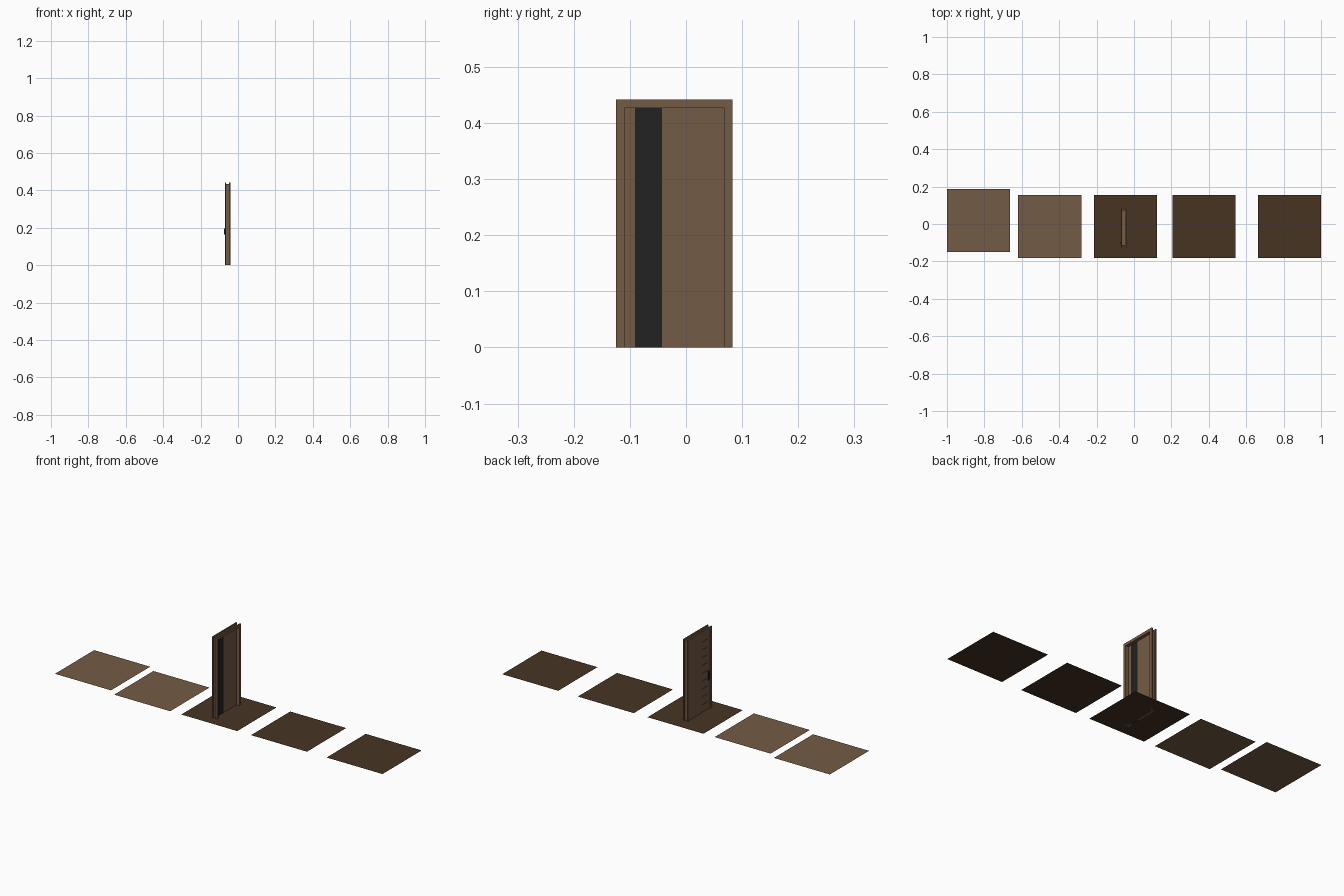
import bpy, bmesh

if "Cube" in bpy.data.objects:
    bpy.data.objects.remove(bpy.data.objects["Cube"])


def material(name, col):
    m = bpy.data.materials.new(name)
    m.diffuse_color = (*col, 1)
    m.use_nodes = True
    m.node_tree.nodes["Principled BSDF"].inputs["Base Color"].default_value = m.diffuse_color
    return m


LIGHT = material("light_wood", (0.175, 0.105, 0.058))
DARK = material("dark_wood", (0.062, 0.034, 0.016))
BLACK = material("black_glass", (0.016, 0.016, 0.016))


def finish(name, bm, mat):
    bmesh.ops.recalc_face_normals(bm, faces=bm.faces)
    me = bpy.data.meshes.new(name)
    bm.to_mesh(me)
    bm.free()
    me.materials.append(mat)
    ob = bpy.data.objects.new(name, me)
    bpy.context.collection.objects.link(ob)
    return ob


def box(name, x, y, z, mat):
    bm = bmesh.new()
    bmesh.ops.create_cube(bm, size=1)
    for v in bm.verts:
        v.co = [(a + b) / 2 + c * (b - a) for (a, b), c in zip((x, y, z), v.co)]
    return finish(name, bm, mat)


def floor_tile(name, x, y, mat):
    s = 0.338
    bm = bmesh.new()
    f = bm.faces.new([bm.verts.new(p) for p in
                      [(x, y, 0), (x + s, y, 0), (x + s, y + s, 0), (x, y + s, 0)]])
    f.normal_update()
    if f.normal.z < 0:
        f.normal_flip()
    me = bpy.data.meshes.new(name)
    bm.to_mesh(me)
    bm.free()
    me.materials.append(mat)
    bpy.context.collection.objects.link(bpy.data.objects.new(name, me))


def arch(name, x0, x1, outer, mat):
    """Upside-down U frame around the door opening, extruded along x."""
    iy0, iy1, iz = -0.11, 0.068, 0.427
    o = outer
    pts = [(iy0 - o, 0), (iy0 - o, iz + o), (iy1 + o, iz + o), (iy1 + o, 0),
           (iy1, 0), (iy1, iz), (iy0, iz), (iy0, 0)]
    bm = bmesh.new()
    f = bm.faces.new([bm.verts.new((x0, y, z)) for y, z in pts])
    r = bmesh.ops.extrude_face_region(bm, geom=[f])
    for v in r["geom"]:
        if isinstance(v, bmesh.types.BMVert):
            v.co.x = x1
    return finish(name, bm, mat)


# row of floor tiles
floor_tile("floor_tile_1", -1.0, -0.15, LIGHT)
floor_tile("floor_tile_2", -0.62, -0.182, LIGHT)
for i, x in enumerate((-0.215, 0.206, 0.662)):
    floor_tile(f"floor_tile_{i + 3}", x, -0.182, DARK)

# door frame: casings either side of a narrower jamb
arch("casing_right", -0.047, -0.040, 0.015, LIGHT)
arch("jamb", -0.063, -0.047, 0.006, LIGHT)
arch("casing_left", -0.070, -0.063, 0.015, LIGHT)

# door leaf in two stiles with a dark strip between them
box("door_panel", (-0.067, -0.057), (-0.043, 0.068), (0, 0.427), LIGHT)
box("door_stile", (-0.067, -0.057), (-0.11, -0.091), (0, 0.427), LIGHT)
box("glass_strip", (-0.0645, -0.0572), (-0.091, -0.043), (0, 0.427), BLACK)

# slats covering the strip on the left side
n = 10
h = 0.427 / n
for i in range(n):
    box(f"slat_{i + 1}", (-0.067, -0.0645), (-0.091, -0.043),
        (i * h + 0.0015, (i + 1) * h - 0.0015), LIGHT)

# handle
box("handle_plate", (-0.069, -0.067), (-0.105, -0.096), (0.155, 0.207), BLACK)
box("handle_grip", (-0.074, -0.069), (-0.103, -0.098), (0.165, 0.197), BLACK)
